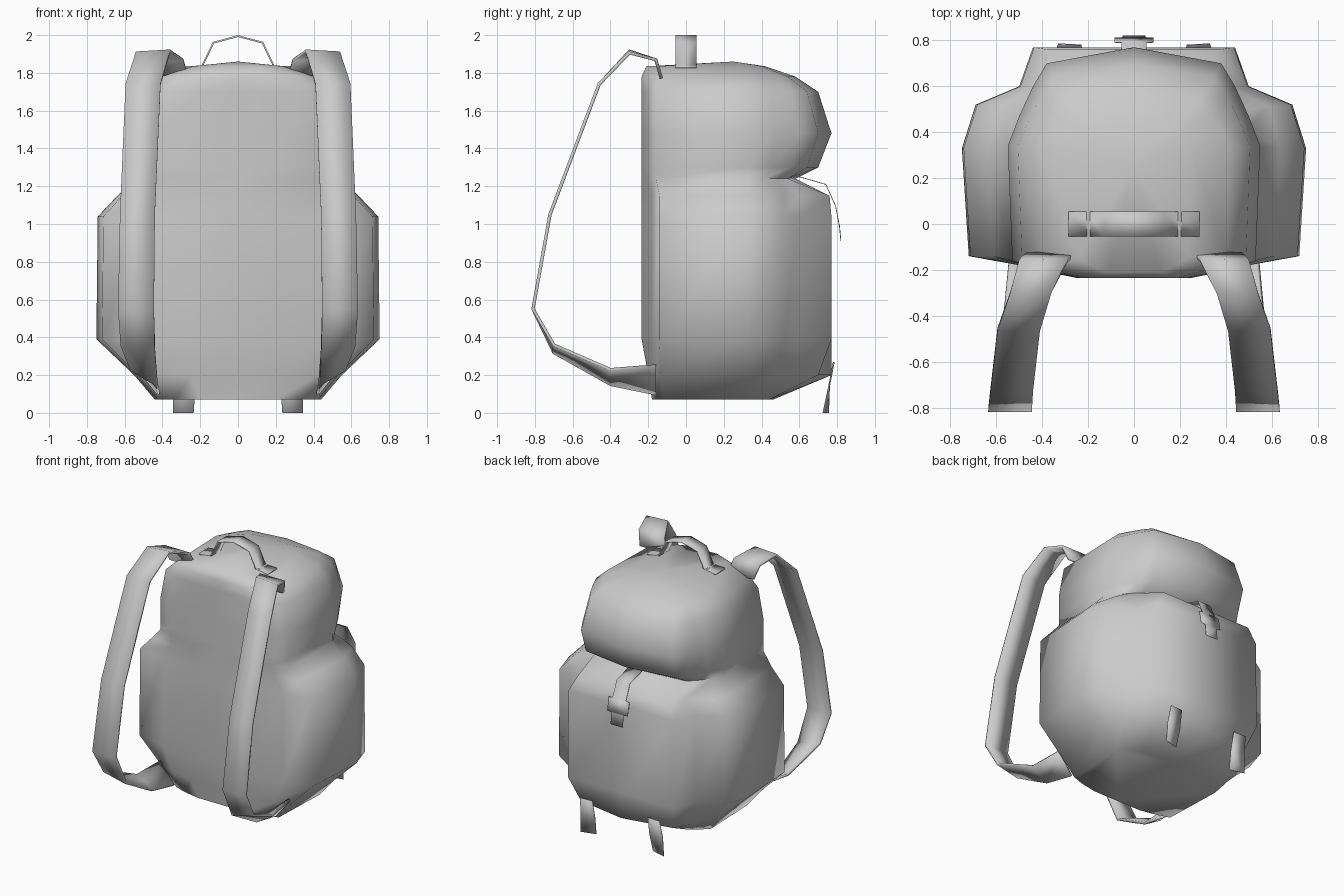
import bpy, bmesh

cube = bpy.data.objects.get("Cube")
if cube:
    bpy.data.objects.remove(cube)

grey = bpy.data.materials.new("grey_fabric")
grey.use_nodes = True
grey.diffuse_color = (0.6, 0.6, 0.6, 1)
grey.node_tree.nodes["Principled BSDF"].inputs["Base Color"].default_value = (0.6, 0.6, 0.6, 1)


def finish(name, bm, angle):
    bmesh.ops.recalc_face_normals(bm, faces=bm.faces)
    mesh = bpy.data.meshes.new(name)
    bm.to_mesh(mesh)
    bm.free()
    mesh.materials.append(grey)
    obj = bpy.data.objects.new(name, mesh)
    bpy.context.collection.objects.link(obj)
    bpy.ops.object.select_all(action='DESELECT')
    obj.select_set(True)
    bpy.context.view_layer.objects.active = obj
    bpy.ops.object.shade_smooth_by_angle(angle=angle)
    return obj


def ribbon(name, pairs, thickness):
    """Strip of cloth between two edge lines, given as pairs of points."""
    bm = bmesh.new()
    rows = [[bm.verts.new(p) for p in pair] for pair in pairs]
    for (a, b), (c, d) in zip(rows, rows[1:]):
        bm.faces.new((a, b, d, c))
    obj = finish(name, bm, 0.5)
    mod = obj.modifiers.new("thickness", 'SOLIDIFY')
    mod.thickness = thickness
    mod.offset = 0
    return obj


def mirrored(pairs, side):
    return [[(side * x, y, z) for x, y, z in pair] for pair in pairs]


# Half outlines of the bag seen from above: plain body, and body with pockets
plain = [(0, -.235), (.25, -.235), (.42, -.2), (.53, -.16), (.55, .34),
         (.5, .47), (.44, .6), (.38, .7), (0, .77)]
pockets = [(0, -.235), (.25, -.235), (.5, -.18), (.72, -.14), (.75, .33),
           (.69, .52), (.5, .6), (.44, .77), (0, .77)]

# Height, outline, width scale, strap-side y, pocket-side y
levels = [(.07, plain, .8, -.18, .46), (.2, plain, 1.0, -.2, .77),
          (.39, pockets, 1.0, -.235, .77), (1.04, pockets, .99, -.235, .77),
          (1.15, pockets, .85, -.235, .76), (1.24, plain, 1.0, -.235, .58),
          (1.3, plain, 1.0, -.235, .7), (1.48, plain, 1.0, -.235, .77),
          (1.7, plain, .92, -.235, .7), (1.78, plain, .76, -.235, .58),
          (1.835, plain, .45, -.21, .42)]

# Bag body, lofted level by level
bm = bmesh.new()
rings = []
for z, outline, width, front, back in levels:
    half = []
    for x, y in outline:
        if y < 0:
            y *= front / -.235
        elif y > .33:
            y = .33 + (y - .33) * (back - .33) / .44
        half.append((x * width, y, z))
    loop = half + [(-x, y, z) for x, y, z in half[-2:0:-1]]
    rings.append([bm.verts.new(p) for p in loop])
count = len(rings[0])
for low, high in zip(rings, rings[1:]):
    for i in range(count):
        j = (i + 1) % count
        bm.faces.new((low[i], low[j], high[j], high[i]))
bm.faces.new(rings[0][::-1])
peak = bm.verts.new((0, .25, 1.86))
for i in range(count):
    bm.faces.new((rings[-1][i], rings[-1][(i + 1) % count], peak))
finish("bag_body", bm, 1.3)

# Shoulder straps: inner and outer edge points from top to bottom
strap = [((.26, -.13, 1.77), (.47, -.13, 1.77)),
         ((.29, -.16, 1.87), (.5, -.16, 1.87)),
         ((.36, -.3, 1.915), (.54, -.3, 1.905)),
         ((.41, -.46, 1.74), (.595, -.46, 1.74)),
         ((.44, -.72, 1.05), (.625, -.72, 1.05)),
         ((.445, -.81, .55), (.635, -.81, .55)),
         ((.44, -.7, .32), (.62, -.7, .36)),
         ((.43, -.4, .15), (.565, -.4, .23)),
         ((.42, -.16, .1), (.54, -.16, .25))]
# Short loose ends hanging under the bag
loose_end = [((.23, .78, .27), (.33, .785, .27)),
             ((.225, .755, .14), (.34, .76, .14)),
             ((.235, .725, 0), (.345, .755, 0))]
for label, side in (("left", 1), ("right", -1)):
    ribbon(label + "_shoulder_strap", mirrored(strap, side), .018)
    ribbon(label + "_loose_end", mirrored(loose_end, side), .004)

# Grab handle on top
arch = [(.285, 1.83), (.19, 1.835), (.13, 1.96), (0, 1.995)]
arch += [(-x, z) for x, z in arch[-2::-1]]
ribbon("grab_handle", [((x, -.055, z), (x, .055, z)) for x, z in arch], .01)

# Lid closing tab: half width, y, z
tab = [(.055, .6, 1.25), (.055, .74, 1.21), (.055, .79, 1.1), (.085, .792, 1.095),
       (.085, .81, 1.0), (.05, .812, .995), (.05, .82, .91)]
ribbon("lid_tab", [((-w, y, z), (w, y, z)) for w, y, z in tab], .004)
